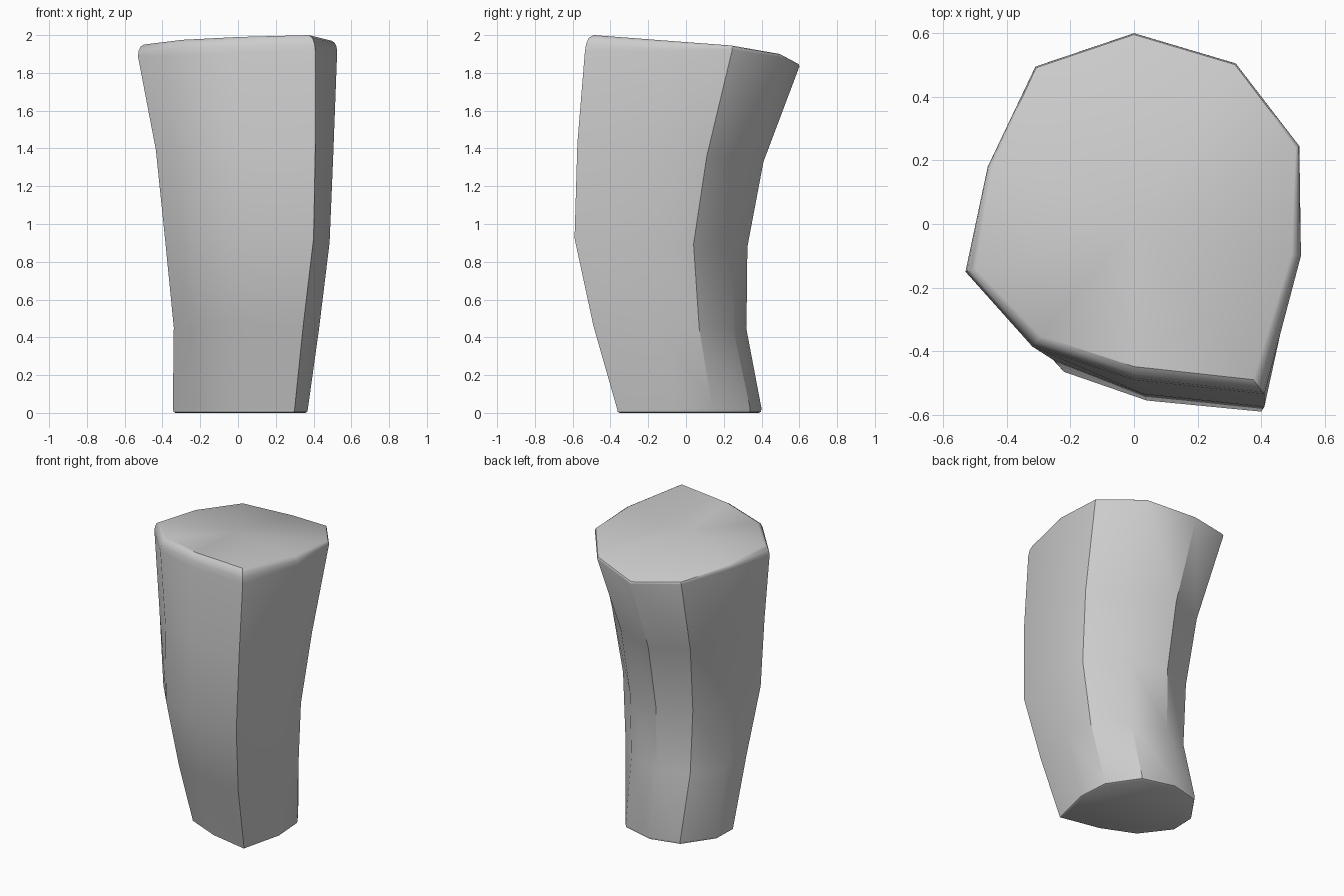
import bpy, bmesh

if "Cube" in bpy.data.objects:
    bpy.data.objects.remove(bpy.data.objects["Cube"])

# Cross-sections from bottom to top, counted clockwise from the back corner
SECTIONS = [
    (0.0, 0.0, [(0, .40), (.22, .34), (.355, .14), (.37, -.08), (.30, -.365),
                (.03, -.31), (-.2, -.21), (-.345, -.02), (-.34, .15), (-.2, .35)]),
    (0.46, 0.02, [(0, .32), (.24, .25), (.41, .07), (.43, -.14), (.345, -.49),
                  (.04, -.46), (-.2, -.36), (-.34, -.17), (-.33, .04), (-.2, .24)]),
    (0.92, 0.05, [(0, .325), (.25, .25), (.45, .04), (.485, -.17), (.40, -.59),
                  (.04, -.555), (-.22, -.465), (-.385, -.26), (-.36, -.02), (-.22, .24)]),
    (1.42, 0.10, [(0, .41), (.27, .32), (.485, .11), (.505, -.14), (.41, -.575),
                  (.03, -.535), (-.25, -.43), (-.435, -.23), (-.40, .05), (-.25, .31)]),
]
RIM = [(0, .60), (.32, .505), (.52, .245), (.525, -.10), (.41, -.535),
       (0, -.49), (-.32, -.385), (-.53, -.15), (-.46, .18), (-.31, .495)]
RIM_Z = [1.85, 1.90, 1.945, 1.97, 2.0, 1.99, 1.975, 1.95, 1.925, 1.89]

bm = bmesh.new()


def ring(points, heights, shrink=1.0):
    return [bm.verts.new((x * shrink, y * shrink, z))
            for (x, y), z in zip(points, heights)]


rings = []

# Small rounded foot edge
base = SECTIONS[0][2]
rings.append(ring(base, [0.0] * 10, 0.96))
rings.append(ring(base, [0.006] * 10, 0.99))
rings.append(ring(base, [0.022] * 10))

# Curved, tilting body
for z, tilt, pts in SECTIONS[1:]:
    rings.append(ring(pts, [z - tilt * (y + 0.5) for _, y in pts]))

# Top rim, rounder at the front than at the back
weight = [0.2 + 0.8 * min(1, max(0, (0.3 - y) / 0.7)) for _, y in RIM]
for drop, inset in ((0.085, 0.0), (0.045, 0.012), (0.015, 0.038), (0.0, 0.085)):
    pts = [(x * (1 - inset * w), y * (1 - inset * w)) for (x, y), w in zip(RIM, weight)]
    rings.append(ring(pts, [z - drop * w for z, w in zip(RIM_Z, weight)]))

for low, high in zip(rings, rings[1:]):
    for i in range(10):
        j = (i + 1) % 10
        bm.faces.new((low[i], low[j], high[j], high[i]))

# Flat underside and gently domed top
bm.faces.new(rings[0])
centre = bm.verts.new((0, 0, 1.96))
for i in range(10):
    bm.faces.new((rings[-1][i], rings[-1][(i + 1) % 10], centre))
bmesh.ops.recalc_face_normals(bm, faces=bm.faces)

mesh = bpy.data.meshes.new("curved_block")
bm.to_mesh(mesh)
bm.free()
block = bpy.data.objects.new("curved_block", mesh)
bpy.context.collection.objects.link(block)
bpy.context.view_layer.objects.active = block
block.select_set(True)
bpy.ops.object.shade_smooth_by_angle(angle=0.6)
